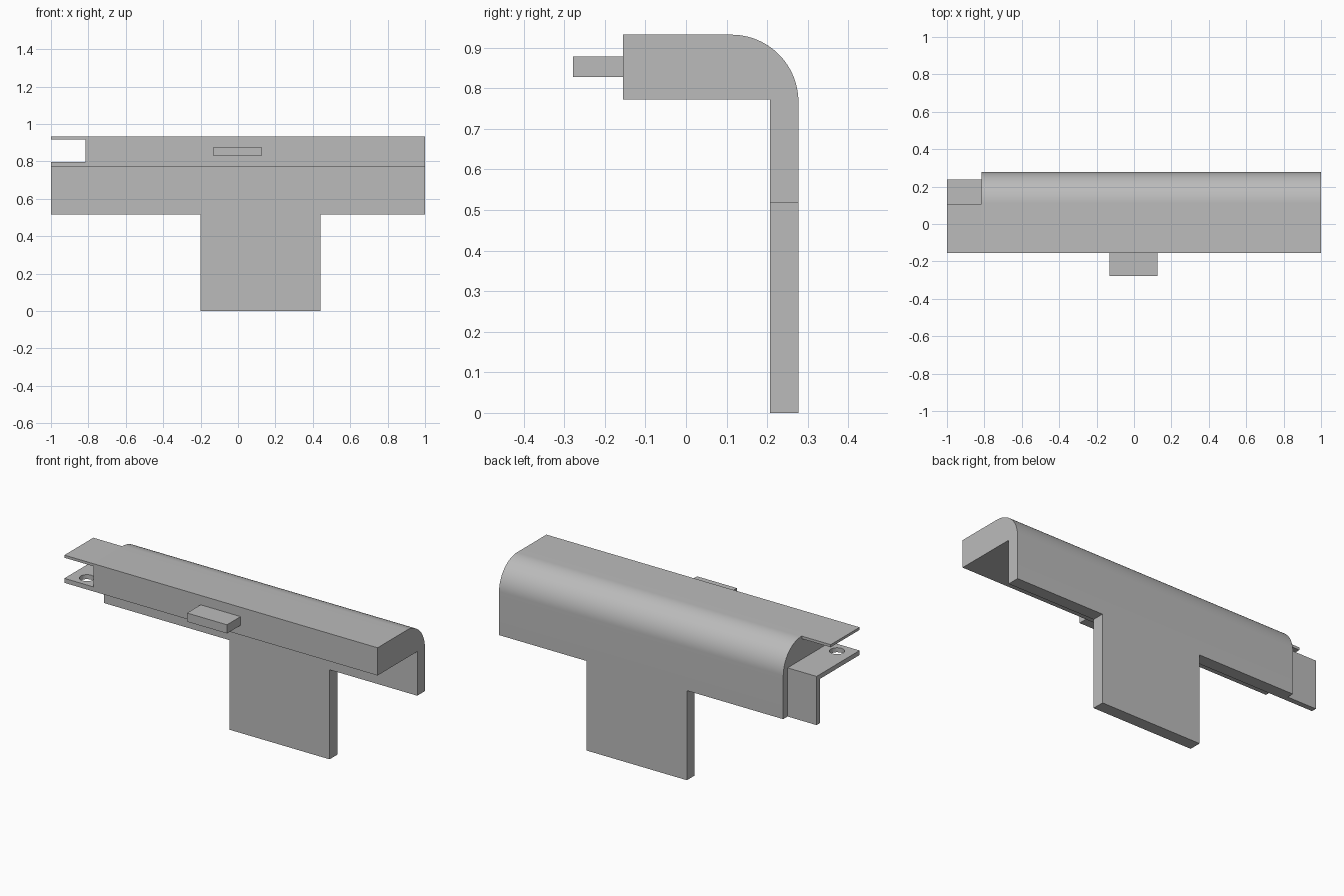
import bpy, bmesh, math

if "Cube" in bpy.data.objects:
    bpy.data.objects.remove(bpy.data.objects["Cube"], do_unlink=True)

# One plain grey
GREY = (0.5, 0.5, 0.5, 1)
grey = bpy.data.materials.new("plain_grey")
grey.use_nodes = True
grey.diffuse_color = GREY
grey.node_tree.nodes["Principled BSDF"].inputs["Base Color"].default_value = GREY

# Shared dimensions
FRONT, BACK, INNER = -0.155, 0.277, 0.207
TOP, UNDER, SKIRT = 0.932, 0.772, 0.517
STEP = -0.815
RADIUS = 0.165


def extrude_profile(name, profile, x0, x1):
    """Extrude a (y, z) outline along x."""
    bm = bmesh.new()
    face = bm.faces.new([bm.verts.new((x0, y, z)) for y, z in profile])
    ext = bmesh.ops.extrude_face_region(bm, geom=[face])
    moved = [v for v in ext["geom"] if isinstance(v, bmesh.types.BMVert)]
    bmesh.ops.translate(bm, verts=moved, vec=(x1 - x0, 0, 0))
    bmesh.ops.recalc_face_normals(bm, faces=bm.faces[:])
    mesh = bpy.data.meshes.new(name)
    bm.to_mesh(mesh)
    bm.free()
    mesh.materials.append(grey)
    obj = bpy.data.objects.new(name, mesh)
    bpy.context.collection.objects.link(obj)
    return obj


def box(name, x0, x1, y0, y1, z0, z1):
    return extrude_profile(name, [(y0, z0), (y1, z0), (y1, z1), (y0, z1)], x0, x1)


# Main body: solid head with a rounded back corner and a hanging skirt
arc = [(BACK - RADIUS + RADIUS * math.cos(a), TOP - RADIUS + RADIUS * math.sin(a))
       for a in (math.radians(90) * i / 24 for i in range(25))]
body = extrude_profile(
    "body", [(FRONT, UNDER), (INNER, UNDER), (INNER, SKIRT), (BACK, SKIRT)]
    + arc + [(FRONT, TOP)], STEP, 1)
bpy.ops.object.select_all(action="DESELECT")
body.select_set(True)
bpy.context.view_layer.objects.active = body
bpy.ops.object.shade_smooth_by_angle(angle=math.radians(30))

# Long tab below the skirt and small tongue on the front
box("lower_tab", -0.2, 0.44, INNER, BACK, 0, SKIRT)
box("front_tongue", -0.13, 0.125, -0.279, FRONT, 0.828, 0.878)

# Thin flanges at the open end
box("top_flange", -1, STEP, FRONT, 0.108, 0.917, TOP)
flange = extrude_profile(
    "angle_flange", [(FRONT, UNDER), (INNER, UNDER), (INNER, SKIRT), (0.237, SKIRT),
                     (0.237, 0.798), (FRONT, 0.798)], -1, STEP)

# Round hole through the angle flange
bpy.ops.mesh.primitive_cylinder_add(vertices=32, radius=0.04, depth=0.1,
                                    location=(-0.907, -0.083, 0.785))
cutter = bpy.context.object
cutter.name = "hole_cutter"
cutter.data.materials.append(grey)
cutter.hide_render = True
cutter.hide_set(True)
cut = flange.modifiers.new("hole", "BOOLEAN")
cut.operation = "DIFFERENCE"
cut.solver = "EXACT"
cut.object = cutter
